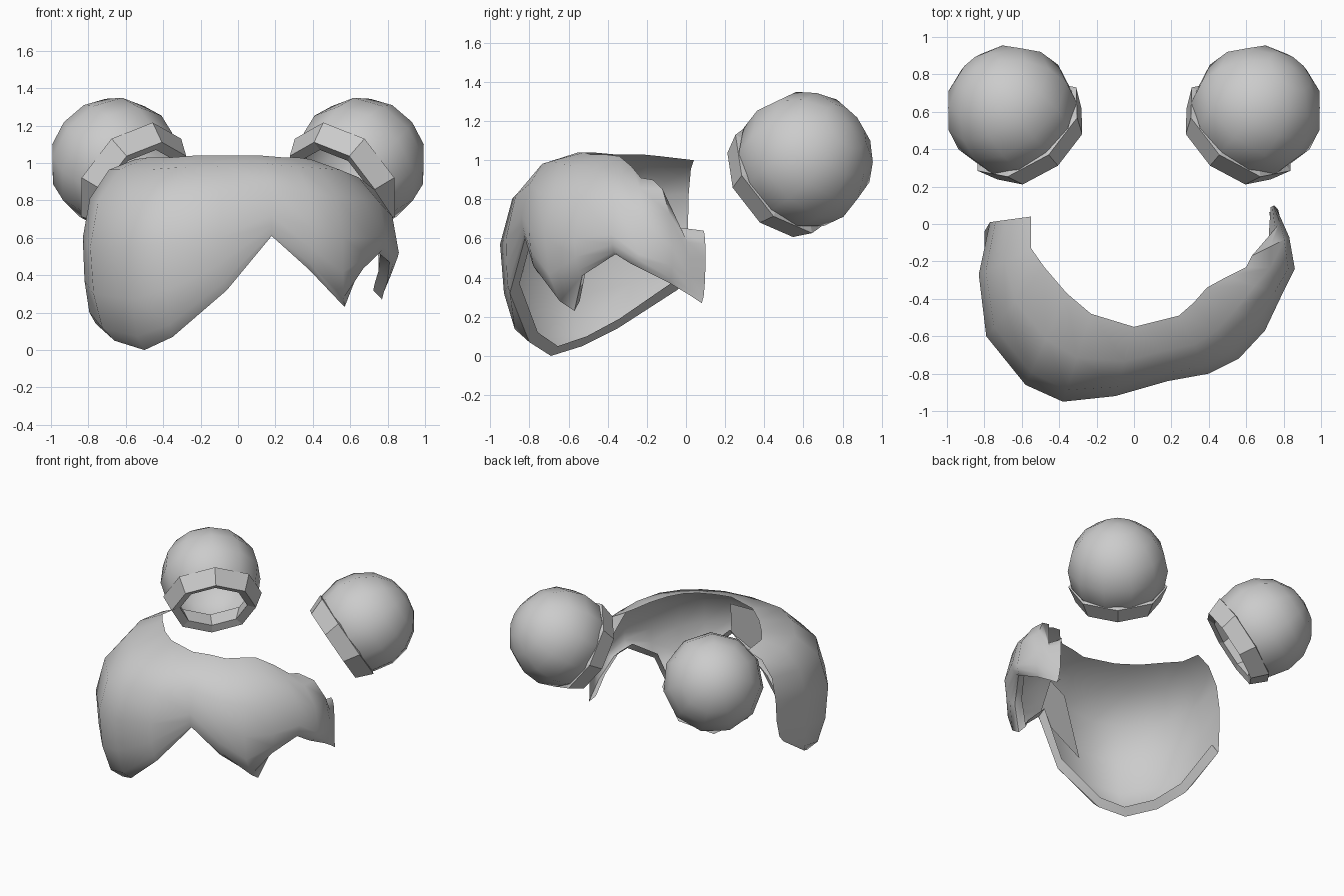
import bpy, bmesh, math
from mathutils import Vector

if "Cube" in bpy.data.objects:
    bpy.data.objects.remove(bpy.data.objects["Cube"])


def make_object(name, bm, angle=None):
    bmesh.ops.recalc_face_normals(bm, faces=bm.faces)
    me = bpy.data.meshes.new(name)
    bm.to_mesh(me)
    bm.free()
    ob = bpy.data.objects.new(name, me)
    bpy.context.collection.objects.link(ob)
    if angle:
        bpy.ops.object.select_all(action='DESELECT')
        ob.select_set(True)
        bpy.context.view_layer.objects.active = ob
        bpy.ops.object.shade_smooth_by_angle(angle=math.radians(angle))
    return ob


def place_and_mirror(ob):
    # local +z points from the bun toward the head
    axis = Vector((-0.55, -0.65, -0.52))
    rot = axis.to_track_quat('Z', 'Y').to_matrix().to_4x4()
    ob.data.transform(rot)
    for v in ob.data.vertices:
        v.co += Vector((0.655, 0.605, 1.0))
    ob.modifiers.new("mirror", 'MIRROR').use_clip = False


# Hair buns: low spheres, open where they meet the head
bm = bmesh.new()
bmesh.ops.create_uvsphere(bm, u_segments=11, v_segments=8, radius=0.353)
bmesh.ops.delete(bm, geom=[v for v in bm.verts if v.co.z > 0.27], context='VERTS')
place_and_mirror(make_object("hair_bun", bm, 60))

# Hair ties: eight-sided bands around the open end of each bun
bm = bmesh.new()
profile = [(0.28, 0.13), (0.345, 0.15), (0.295, 0.27), (0.235, 0.25)]
sides = 8
rings = [[bm.verts.new((r * math.cos(2 * math.pi * i / sides),
                        r * math.sin(2 * math.pi * i / sides), h))
          for i in range(sides)] for r, h in profile]
for k in range(4):
    a, b = rings[k], rings[(k + 1) % 4]
    for i in range(sides):
        j = (i + 1) % sides
        bm.faces.new((a[i], a[j], b[j], b[i]))
place_and_mirror(make_object("hair_tie", bm))

# Fringe: columns of (top edge, widest point, lower edge), left rear to right rear
columns = [
    ((-.55, .04, 1.0), (-.77, .01, .66), (-.80, -.04, .34)),
    ((-.55, -.13, 1.02), (-.83, -.27, .60), (-.76, -.35, .14)),
    ((-.48, -.23, 1.03), (-.79, -.60, .55), (-.66, -.53, .05)),
    ((-.36, -.37, 1.03), (-.58, -.86, .55), (-.50, -.69, .0)),
    ((-.23, -.48, 1.04), (-.38, -.95, .57), (-.35, -.80, .07)),
    ((.0, -.55, 1.04), (-.10, -.92, .60), (-.06, -.90, .32)),
    ((.12, -.52, 1.04), (.18, -.84, .72), (.18, -.82, .61)),
    ((.24, -.49, 1.03), (.40, -.80, .65), (.38, -.76, .43)),
    ((.32, -.42, 1.03), (.56, -.72, .60), (.57, -.57, .23)),
    ((.39, -.34, 1.02), (.70, -.57, .60), (.64, -.53, .41)),
    ((.50, -.28, .97), (.79, -.38, .62), (.75, -.36, .52)),
    ((.60, -.23, .91), (.86, -.24, .52), (.81, -.28, .47)),
    ((.63, -.17, .90), (.83, -.07, .55), (.80, -.08, .37)),
    ((.72, -.07, .66), (.79, .02, .50), (.78, .02, .31)),
    ((.73, .09, .64), (.75, .10, .50), (.77, .08, .27)),
]
bm = bmesh.new()
grid = []
for top, mid, low in columns:
    top, mid, low = Vector(top), Vector(mid), Vector(low)
    col = []
    for k in range(7):
        t = math.radians(30 * (k if k <= 3 else k - 3))
        s, c = math.sin(t), math.cos(t)
        if k <= 3:
            p = top.lerp(mid, s)
            p.z = mid.z + (top.z - mid.z) * c
        else:
            p = mid.lerp(low, 1 - c)
            p.z = mid.z + (low.z - mid.z) * s
        col.append(bm.verts.new(p))
    # narrow lip turned inward along the lower edge
    inward = Vector((-low.x, -0.2 - low.y, 0)).normalized() * 0.05
    col.append(bm.verts.new(low + inward + Vector((0, 0, 0.05))))
    grid.append(col)
for a, b in zip(grid, grid[1:]):
    for k in range(7):
        bm.faces.new((a[k], b[k], b[k + 1], a[k + 1]))
make_object("hair_fringe", bm, 50)

# Under layer: the right lock tucks behind the left lock at the parting
bm = bmesh.new()
bm.faces.new([bm.verts.new(p) for p in
              ((.18, -.81, .62), (-.20, -.83, .42), (-.04, -.80, .85), (.14, -.74, .88))])
make_object("fringe_under_layer", bm)
